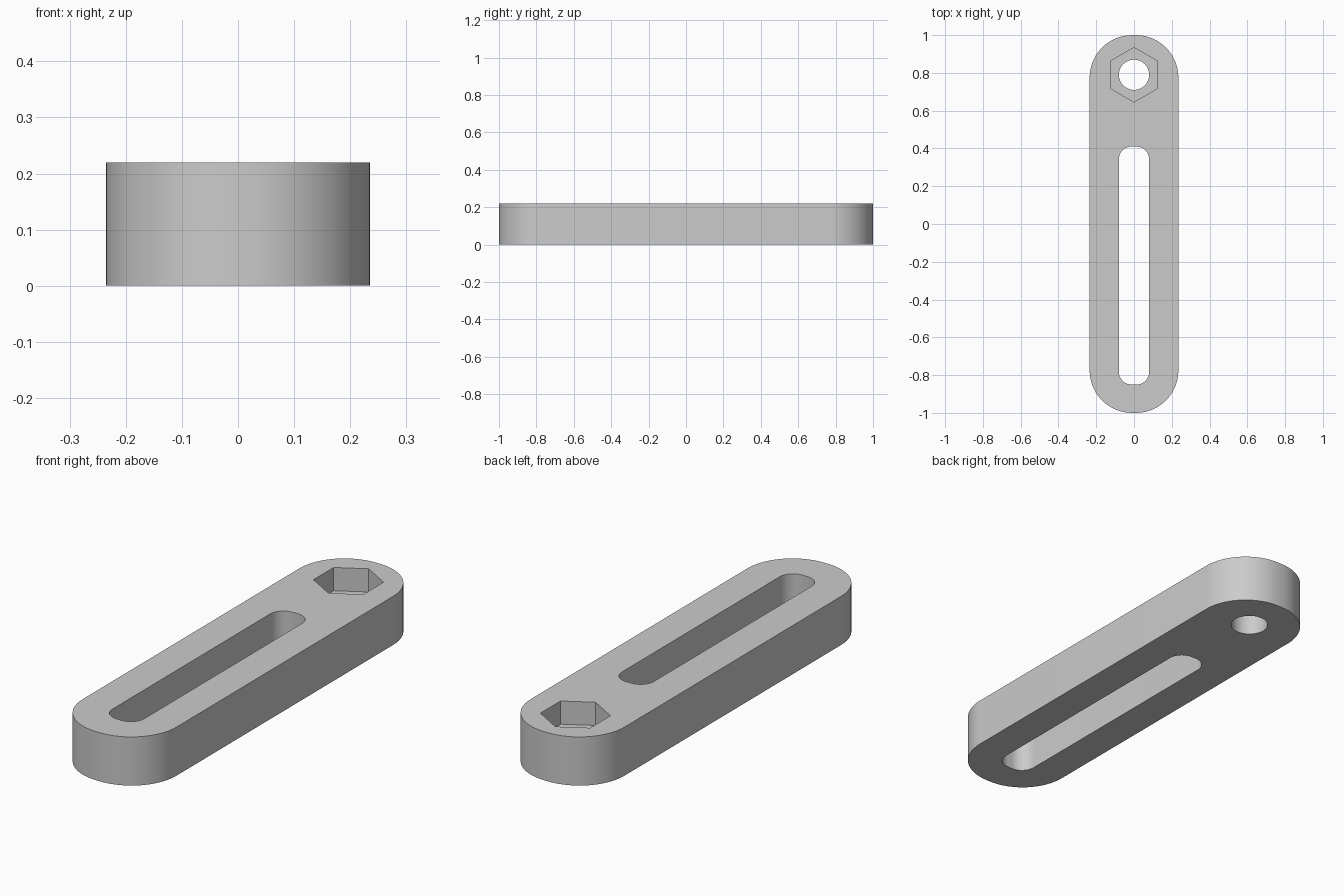
import bpy, bmesh, math

cube = bpy.data.objects.get("Cube")
if cube:
    bpy.data.objects.remove(cube, do_unlink=True)

HEIGHT = 0.22
HOLE_Y = 0.79

grey = bpy.data.materials.new("light grey")
grey.use_nodes = True
colour = (0.6, 0.6, 0.6, 1)
grey.diffuse_color = colour
grey.node_tree.nodes["Principled BSDF"].inputs["Base Color"].default_value = colour


def rounded_rect(half_width, y0, y1, radius, steps=16):
    """Outline of a rectangle with rounded corners, counter-clockwise."""
    points = []
    corners = [(1, y1 - radius), (-1, y1 - radius), (-1, y0 + radius), (1, y0 + radius)]
    for quarter, (side, cy) in enumerate(corners):
        cx = side * (half_width - radius)
        for i in range(steps + 1):
            a = math.pi / 2 * (quarter + i / steps)
            points.append((cx + radius * math.cos(a), cy + radius * math.sin(a)))
    return points


def polygon(radius, sides, cy):
    """Regular polygon with a corner pointing along y."""
    angles = [math.pi / 2 + math.tau * i / sides for i in range(sides)]
    return [(radius * math.cos(a), cy + radius * math.sin(a)) for a in angles]


def prism(name, outline, z0, z1):
    """Extrude an outline upwards from z0 to z1."""
    bm = bmesh.new()
    base = bm.faces.new([bm.verts.new((x, y, z0)) for x, y in outline])
    top = bmesh.ops.extrude_face_region(bm, geom=[base])
    verts = [g for g in top["geom"] if isinstance(g, bmesh.types.BMVert)]
    bmesh.ops.translate(bm, verts=verts, vec=(0, 0, z1 - z0))
    bmesh.ops.recalc_face_normals(bm, faces=bm.faces)
    mesh = bpy.data.meshes.new(name)
    bm.to_mesh(mesh)
    bm.free()
    mesh.materials.append(grey)
    obj = bpy.data.objects.new(name, mesh)
    bpy.context.collection.objects.link(obj)
    return obj


# Solid bar with round ends
bar = prism("slotted_bar", rounded_rect(0.235, -1, 1, 0.225), 0, HEIGHT)

# Long slot, bolt hole and hexagonal nut pocket
cutters = [
    prism("slot_cutter", rounded_rect(0.08, -0.85, 0.41, 0.067), -0.1, HEIGHT + 0.1),
    prism("bolt_hole_cutter", polygon(0.08, 48, HOLE_Y), -0.1, HEIGHT + 0.1),
    prism("nut_pocket_cutter", polygon(0.144, 6, HOLE_Y), 0.115, HEIGHT + 0.1),
]

bpy.ops.object.select_all(action="DESELECT")
bpy.context.view_layer.objects.active = bar
bar.select_set(True)
for cutter in cutters:
    cutter.hide_render = True
    cut = bar.modifiers.new(cutter.name, "BOOLEAN")
    cut.operation = "DIFFERENCE"
    cut.solver = "EXACT"
    cut.object = cutter
    bpy.ops.object.modifier_apply(modifier=cut.name)
    bpy.data.objects.remove(cutter, do_unlink=True)

bpy.ops.object.shade_smooth_by_angle(angle=math.radians(30))
